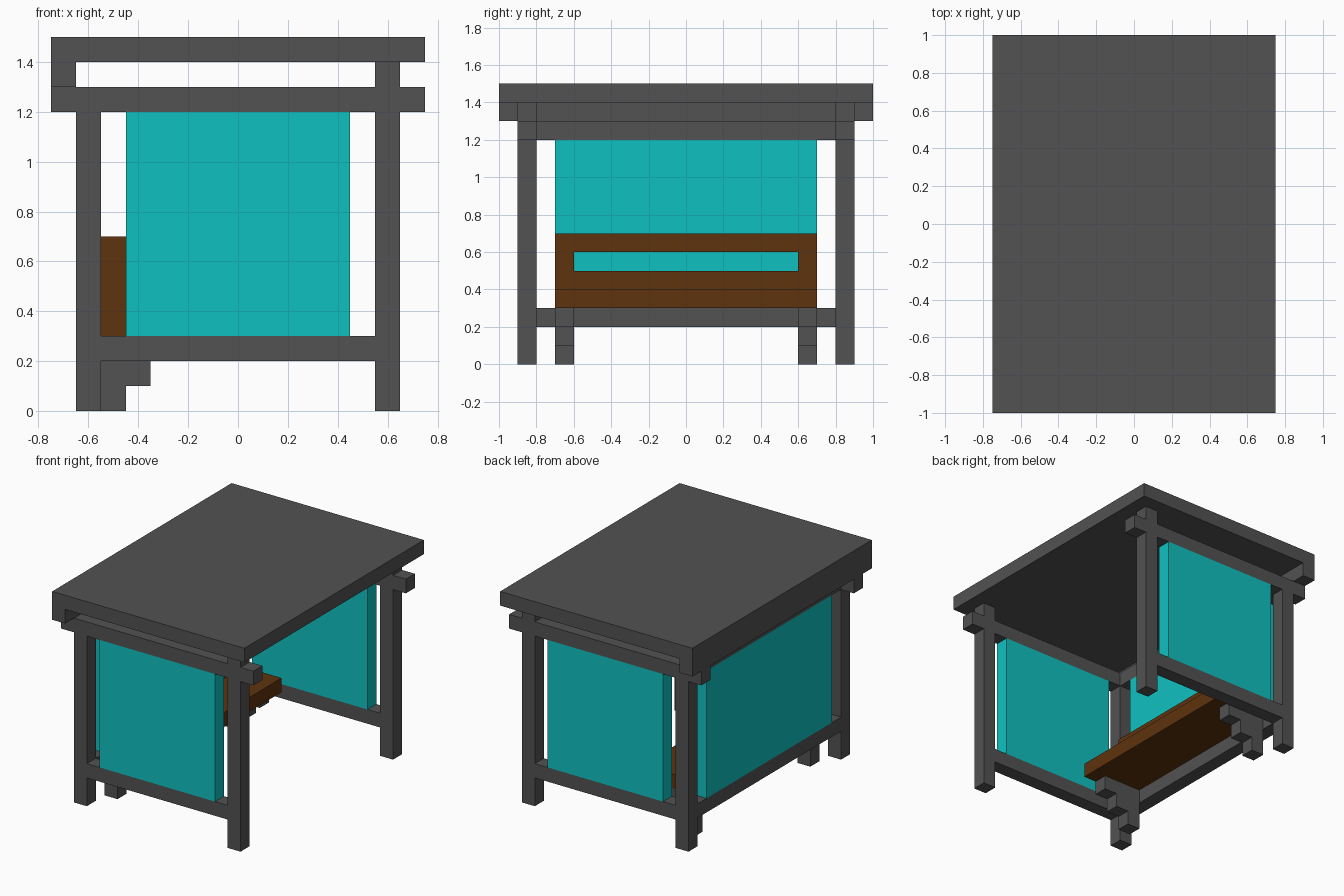
import bpy
import bmesh
from mathutils import Matrix, Vector

cube = bpy.data.objects.get("Cube")
if cube:
    bpy.data.objects.remove(cube, do_unlink=True)


def material(name, rgb):
    mat = bpy.data.materials.new(name)
    mat.use_nodes = True
    mat.diffuse_color = (*rgb, 1)
    mat.node_tree.nodes["Principled BSDF"].inputs["Base Color"].default_value = (*rgb, 1)
    return mat


GREY = material("dark_grey", (0.084, 0.084, 0.084))
CYAN = material("cyan", (0.005, 0.53, 0.53))
BROWN = material("wood_brown", (0.112, 0.033, 0.004))


def boxes(name, mat, *spans):
    """One object from boxes given as (x0, x1, y0, y1, z0, z1)."""
    bm = bmesh.new()
    for x0, x1, y0, y1, z0, z1 in spans:
        centre = Vector((x0 + x1, y0 + y1, z0 + z1)) / 2
        size = Matrix.Diagonal((x1 - x0, y1 - y0, z1 - z0, 1))
        bmesh.ops.create_cube(bm, size=1, matrix=Matrix.Translation(centre) @ size)
    mesh = bpy.data.meshes.new(name)
    bm.to_mesh(mesh)
    bm.free()
    mesh.materials.append(mat)
    obj = bpy.data.objects.new(name, mesh)
    bpy.context.collection.objects.link(obj)
    return obj


def side_pair(name, mat, *spans):
    """The same part at the -y end and mirrored at the +y end."""
    boxes("front_" + name, mat, *spans)
    boxes("back_" + name, mat, *[(a, b, -d, -c, e, f) for a, b, c, d, e, f in spans])


# Roof slab and the lip under its closed edge
boxes("roof", GREY, (-0.75, 0.75, -1, 1, 1.4, 1.5))
boxes("roof_lip", GREY, (-0.75, -0.65, -1, 1, 1.3, 1.4))

# End frames: posts, rails, overhanging beams and roof struts
side_pair("closed_post", GREY, (-0.65, -0.55, -0.9, -0.8, 0, 1.2))
side_pair("open_post", GREY, (0.55, 0.65, -0.9, -0.8, 0, 1.2))
side_pair("roof_strut", GREY, (0.55, 0.65, -0.9, -0.8, 1.3, 1.4))
side_pair("top_beam", GREY, (-0.75, 0.75, -0.9, -0.8, 1.2, 1.3))
side_pair("lower_rail", GREY, (-0.55, 0.55, -0.9, -0.8, 0.2, 0.3))

# Long beam and rail on the closed side
boxes("long_beam", GREY, (-0.65, -0.55, -0.8, 0.8, 1.2, 1.3))
boxes("long_rail", GREY, (-0.65, -0.55, -0.8, 0.8, 0.2, 0.3))

# Glazing panels
side_pair("panel", CYAN, (-0.45, 0.45, -0.9, -0.8, 0.3, 1.2))
boxes("long_panel", CYAN, (-0.65, -0.55, -0.7, 0.7, 0.3, 1.2))

# Bench with a slotted backrest
boxes("bench_seat", BROWN, (-0.55, -0.15, -0.7, 0.7, 0.3, 0.4))
boxes("bench_backrest", BROWN,
      (-0.55, -0.45, -0.7, 0.7, 0.4, 0.5),
      (-0.55, -0.45, -0.7, 0.7, 0.6, 0.7),
      (-0.55, -0.45, -0.7, -0.6, 0.5, 0.6),
      (-0.55, -0.45, 0.6, 0.7, 0.5, 0.6))

# Stepped bench supports
side_pair("bench_support", GREY,
          (-0.55, -0.45, -0.7, -0.6, 0, 0.1),
          (-0.55, -0.35, -0.7, -0.6, 0.1, 0.2),
          (-0.55, -0.25, -0.7, -0.6, 0.2, 0.3))
